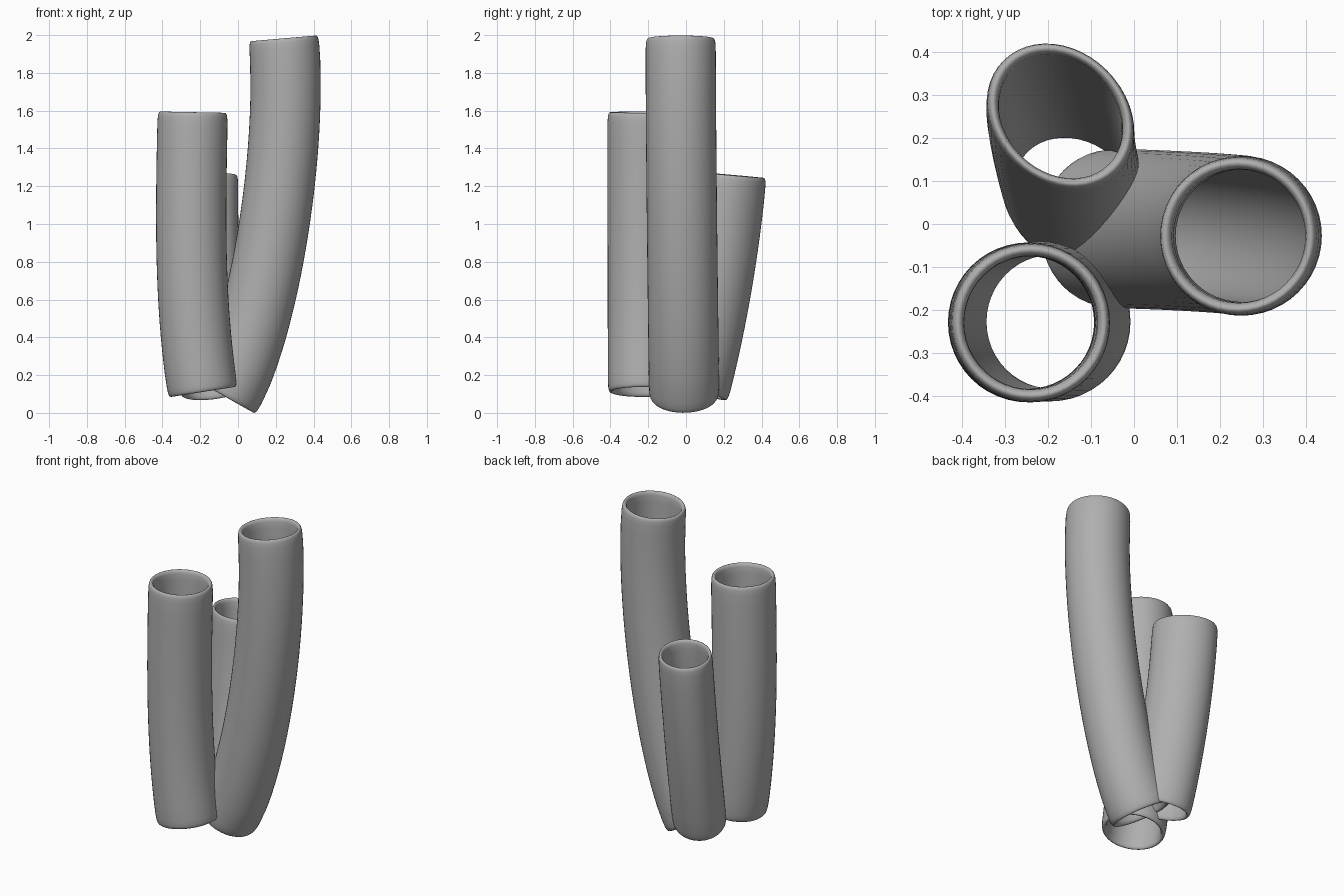
import bpy, bmesh, math
from mathutils import Vector

if "Cube" in bpy.data.objects:
    bpy.data.objects.remove(bpy.data.objects["Cube"])

SIDES = 48
# Rounded lip: (distance from the end, radius factor), outside to inside
LIP = [(0.12, 1.0), (0.05, 0.996), (0.022, 0.985), (0.009, 0.97), (0.002, 0.945),
       (0.0, 0.92), (0.002, 0.888), (0.009, 0.858), (0.022, 0.84), (0.06, 0.832)]

# Darker grey for all tubes
GREY = bpy.data.materials.new("grey")
GREY.diffuse_color = (0.43, 0.43, 0.43, 1)
GREY.use_nodes = True
GREY.node_tree.nodes["Principled BSDF"].inputs["Base Color"].default_value = GREY.diffuse_color


def tube(name, p0, d0, h0, p3, d3, h3, ra, rb):
    """Hollow tube along a cubic curve; ra / rb are radii along / across the x=y diagonal."""
    p0, p3 = Vector(p0), Vector(p3)
    p1 = p0 + Vector(d0).normalized() * h0
    p2 = p3 - Vector(d3).normalized() * h3

    # Closed wall profile: up the outside, over the top lip, down the inside, under the bottom lip
    span = [i / 24 for i in range(3, 22)]
    prof = [(t, 1.0) for t in span]
    prof += [(1 - d / (3 * h3), k) for d, k in LIP]
    prof += [(t, 0.832) for t in reversed(span)]
    prof += [(d / (3 * h0), k) for d, k in reversed(LIP)]

    bm = bmesh.new()
    rings = []
    for t, k in prof:
        u = 1 - t
        c = p0 * u**3 + p1 * (3 * u * u * t) + p2 * (3 * u * t * t) + p3 * t**3
        tan = ((p1 - p0) * u * u + (p2 - p1) * (2 * u * t) + (p3 - p2) * t * t).normalized()
        n = Vector((1, 1, 0))
        n = (n - tan * n.dot(tan)).normalized()
        b = tan.cross(n)
        rings.append([bm.verts.new(c + n * (ra * k * math.cos(a)) + b * (rb * k * math.sin(a)))
                      for a in (2 * math.pi * j / SIDES for j in range(SIDES))])
    for i, r in enumerate(rings):
        q = rings[(i + 1) % len(rings)]
        for j in range(SIDES):
            m = (j + 1) % SIDES
            bm.faces.new((r[j], r[m], q[m], q[j])).smooth = True
    bmesh.ops.recalc_face_normals(bm, faces=bm.faces)
    me = bpy.data.meshes.new(name)
    bm.to_mesh(me)
    bm.free()
    me.materials.append(GREY)
    ob = bpy.data.objects.new(name, me)
    bpy.context.collection.objects.link(ob)


# Tall tube leaning right
tube("tall_tube", (-0.065, -0.01, 0.086), (0.5, -0.01, 0.87), 0.4,
     (0.242, -0.028, 1.983), (-0.087, 0, 1), 0.6, 0.186, 0.186)
# Medium tube at the front left
tube("medium_tube", (-0.186, -0.228, 0.111), (-0.155, 0, 0.988), 0.5,
     (-0.24, -0.23, 1.592), (0.02, 0, 1), 0.5, 0.186, 0.186)
# Short oval tube at the back
tube("short_tube", (-0.135, 0.055, 0.111), (-0.07, 0.26, 1), 0.38,
     (-0.171, 0.253, 1.258), (0.01, 0.09, 1), 0.38, 0.155, 0.189)
